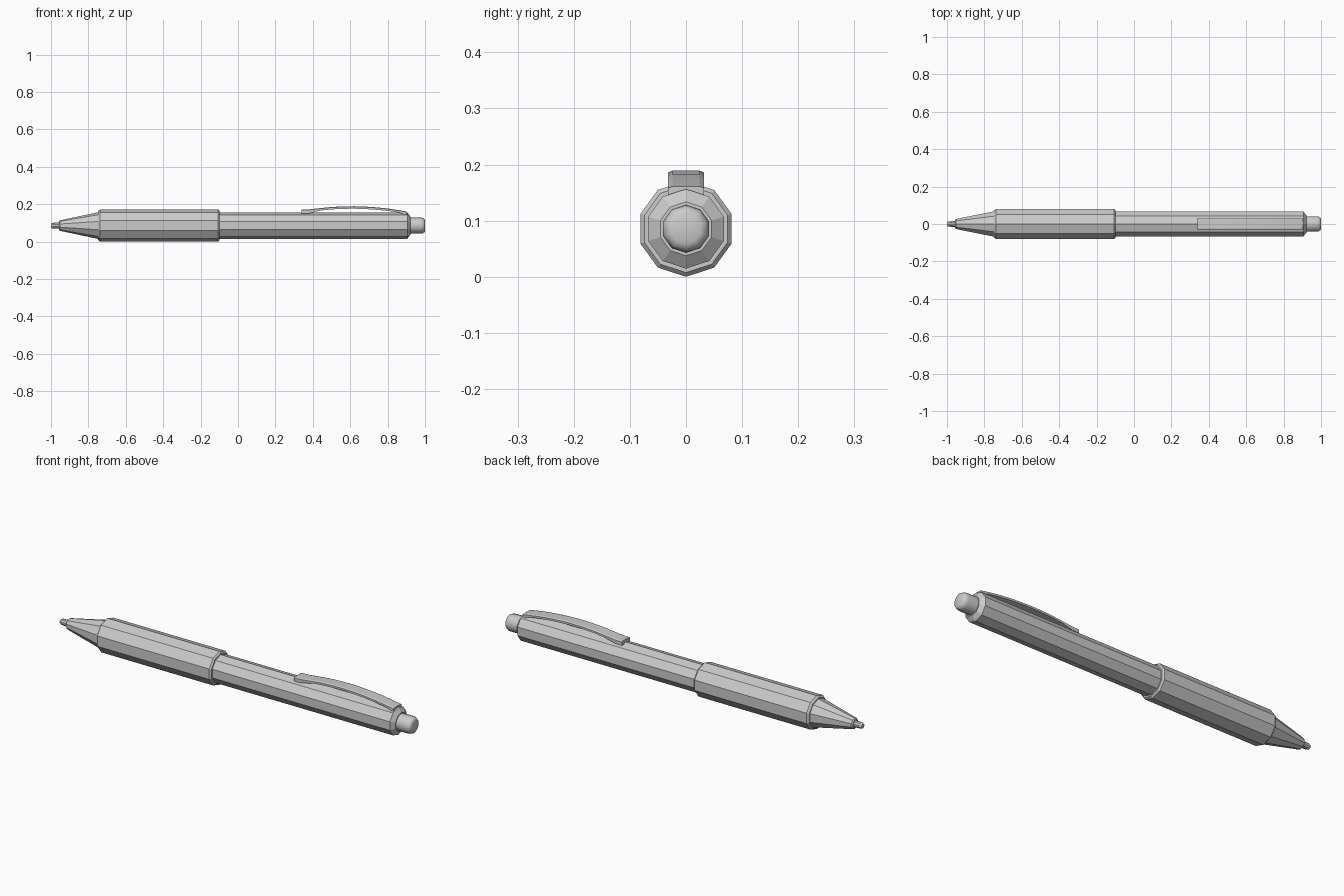
import bpy, math

if "Cube" in bpy.data.objects:
    bpy.data.objects.remove(bpy.data.objects["Cube"])

CZ = 0.0855   # height of the pen axis
SIDES = 10


def mesh_object(name, verts, faces, smooth=False):
    mesh = bpy.data.meshes.new(name)
    mesh.from_pydata(verts, [], faces)
    mesh.update()
    ob = bpy.data.objects.new(name, mesh)
    bpy.context.collection.objects.link(ob)
    if smooth:
        bpy.ops.object.select_all(action='DESELECT')
        ob.select_set(True)
        bpy.context.view_layer.objects.active = ob
        bpy.ops.object.shade_smooth_by_angle(angle=math.radians(40))
    return ob


def loft(name, rings, smooth=False):
    """Skin equal-sized rings of points and cap both ends."""
    n = len(rings[0])
    verts = [p for ring in rings for p in ring]
    faces = [(i * n + k, i * n + (k + 1) % n, (i + 1) * n + (k + 1) % n, (i + 1) * n + k)
             for i in range(len(rings) - 1) for k in range(n)]
    faces.append(tuple(reversed(range(n))))
    faces.append(tuple(range(len(verts) - n, len(verts))))
    return mesh_object(name, verts, faces, smooth)


def lathe(name, profile, smooth=False):
    """Ten-sided turned part along x from (x, radius) pairs, a corner at the top."""
    angles = [math.pi / 2 + k * math.tau / SIDES for k in range(SIDES)]
    return loft(name, [[(x, r * math.cos(a), CZ + r * math.sin(a)) for a in angles]
                       for x, r in profile], smooth)


# Writing point, tapered tip, grip and barrel
lathe("writing_point", [(-1.0, 0.011), (-0.992, 0.015), (-0.94, 0.017)])
lathe("tip_cone", [(-0.957, 0.022), (-0.952, 0.028), (-0.745, 0.072), (-0.73, 0.072)])
lathe("grip", [(-0.748, 0.077), (-0.738, 0.0855), (-0.106, 0.0855), (-0.098, 0.078)])
lathe("barrel", [(-0.12, 0.0708), (0.905, 0.0708), (0.922, 0.048)])

# Rounded push button
lathe("push_button", [(0.91, 0.043), (0.975, 0.043), (0.987, 0.0415),
                      (0.996, 0.036), (1.0, 0.027)], True)

# Clip: a thin arched strip with bevelled upper edges
path = [(0.34, 0.171), (0.38, 0.172), (0.44, 0.179), (0.50, 0.185), (0.56, 0.188),
        (0.62, 0.189), (0.68, 0.187), (0.74, 0.183), (0.80, 0.177), (0.86, 0.168),
        (0.90, 0.161)]
W, T, B = 0.032, 0.013, 0.003
rings = []
for i, (x, z) in enumerate(path):
    t = T + (0.008 if i in (0, 1, len(path) - 1) else 0)   # thicker where it meets the barrel
    rings.append([(x, y, z + dz) for y, dz in
                  [(-W, -t), (W, -t), (W, -B), (W - 0.008, 0), (-W + 0.008, 0), (-W, -B)]])
loft("clip", rings)
